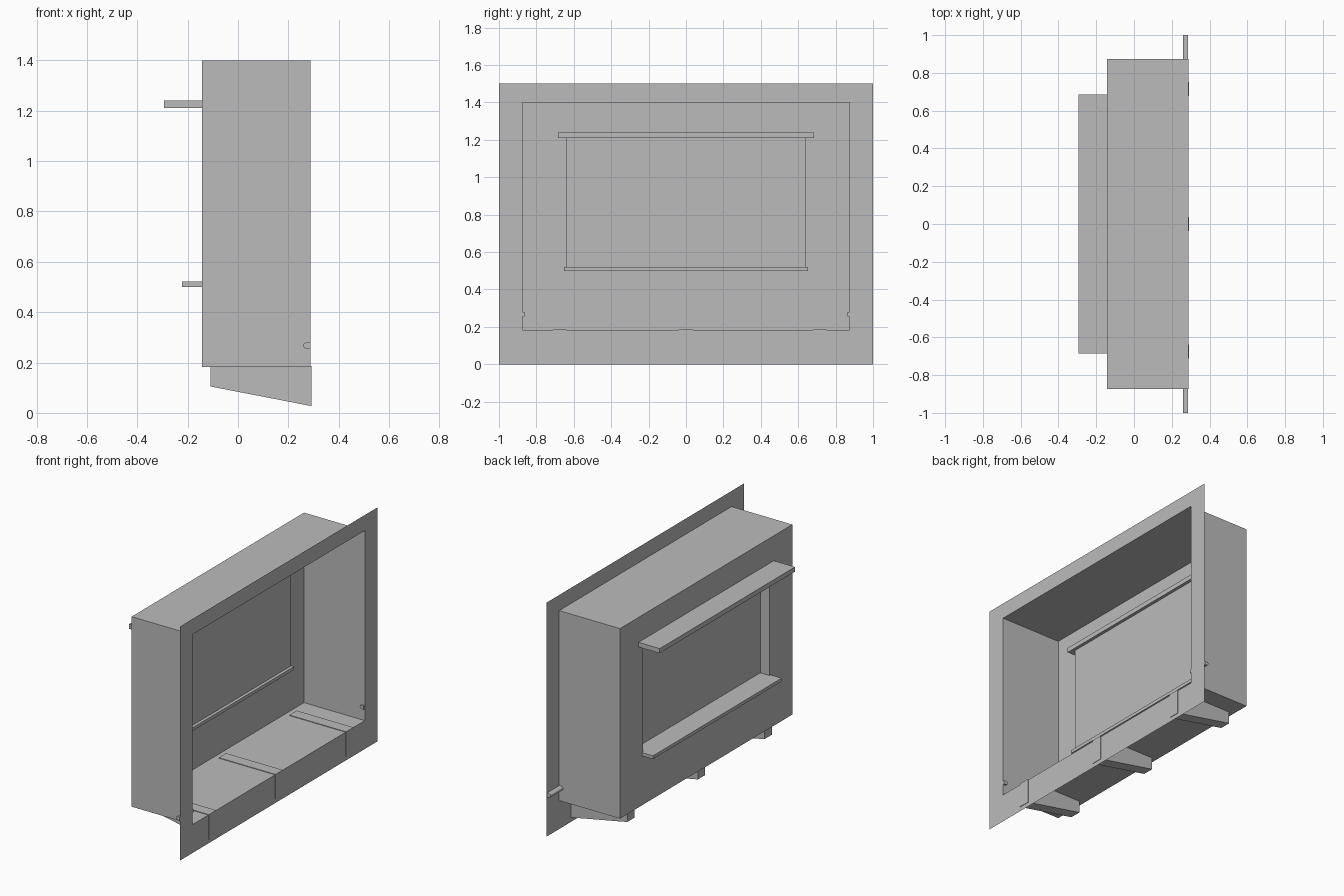
import bpy
import bmesh
import math

cube = bpy.data.objects.get("Cube")
if cube:
    bpy.data.objects.remove(cube, do_unlink=True)

# One plain grey metal
grey = bpy.data.materials.new("grey_metal")
grey.use_nodes = True
COLOUR = (0.5, 0.5, 0.5, 1)
grey.diffuse_color = COLOUR
for node in grey.node_tree.nodes:
    if node.type == "BSDF_PRINCIPLED":
        node.inputs["Base Color"].default_value = COLOUR


def finish(name, bm, recalc=True):
    bmesh.ops.remove_doubles(bm, verts=bm.verts, dist=1e-5)
    if recalc:
        bmesh.ops.recalc_face_normals(bm, faces=bm.faces)
    mesh = bpy.data.meshes.new(name)
    bm.to_mesh(mesh)
    bm.free()
    mesh.materials.append(grey)
    obj = bpy.data.objects.new(name, mesh)
    bpy.context.scene.collection.objects.link(obj)
    return obj


def quad(bm, points):
    bm.faces.new([bm.verts.new(p) for p in points])


def rect(x, y, z):
    """Corners of a rectangle facing x, half width y, z = (low, high)."""
    return [(x, -y, z[0]), (x, y, z[0]), (x, y, z[1]), (x, -y, z[1])]


def bridge(bm, a, b):
    """Four quads joining two matching rectangles."""
    for i in range(4):
        j = (i + 1) % 4
        quad(bm, [a[i], a[j], b[j], b[i]])


def prism(name, profile, y0, y1):
    """Extrude an x-z profile along y."""
    bm = bmesh.new()
    face = bm.faces.new([bm.verts.new((x, y0, z)) for x, z in profile])
    new = bmesh.ops.extrude_face_region(bm, geom=[face])["geom"]
    verts = [v for v in new if isinstance(v, bmesh.types.BMVert)]
    bmesh.ops.translate(bm, verts=verts, vec=(0, y1 - y0, 0))
    return finish(name, bm)


def block(name, x, half_y, z):
    profile = [(x[0], z[0]), (x[1], z[0]), (x[1], z[1]), (x[0], z[1])]
    return prism(name, profile, -half_y, half_y)


FRONT, BACK, PANE = 0.288, -0.143, -0.078
opening = rect(FRONT, 0.873, (0.182, 1.4))
rear = rect(BACK, 0.873, (0.182, 1.4))
window = rect(BACK, 0.641, (0.52, 1.21))
pane = rect(PANE, 0.641, (0.52, 1.21))

# Thin front flange around the opening
bm = bmesh.new()
bridge(bm, rect(FRONT, 1.0, (0, 1.5)), opening)
finish("front_flange", bm)

# Thin sheet housing: side walls, back wall with window, window reveal
bm = bmesh.new()
bridge(bm, opening, rear)
bridge(bm, rear, window)
bridge(bm, window, pane)
finish("housing", bm)

# Recessed window panel
bm = bmesh.new()
quad(bm, pane)
finish("window_panel", bm, False)

# Ledges passing through the back wall
block("upper_ledge", (-0.293, -0.058), 0.685, (1.21, 1.24))
block("lower_ledge", (-0.222, -0.058), 0.652, (0.50, 0.521))

# Tapered support brackets under the floor
bracket = [(-0.11, 0.105), (0.292, 0.027), (0.292, 0.186), (-0.11, 0.186)]
for name, y in (("right", -0.675), ("middle", 0.0), ("left", 0.715)):
    prism(name + "_bracket", bracket, y - 0.037, y + 0.037)

# Side pins with a rounded rear edge
r = 0.012
pin = [(0.287, 0.267 - r), (0.287, 0.267 + r)]
for i in range(9):
    a = math.pi / 2 + math.pi * i / 8
    pin.append((0.271 + r * math.cos(a), 0.267 + r * math.sin(a)))
for name, side in (("left", 1), ("right", -1)):
    prism(name + "_pin", pin, side * 0.863, side * 1.0)
